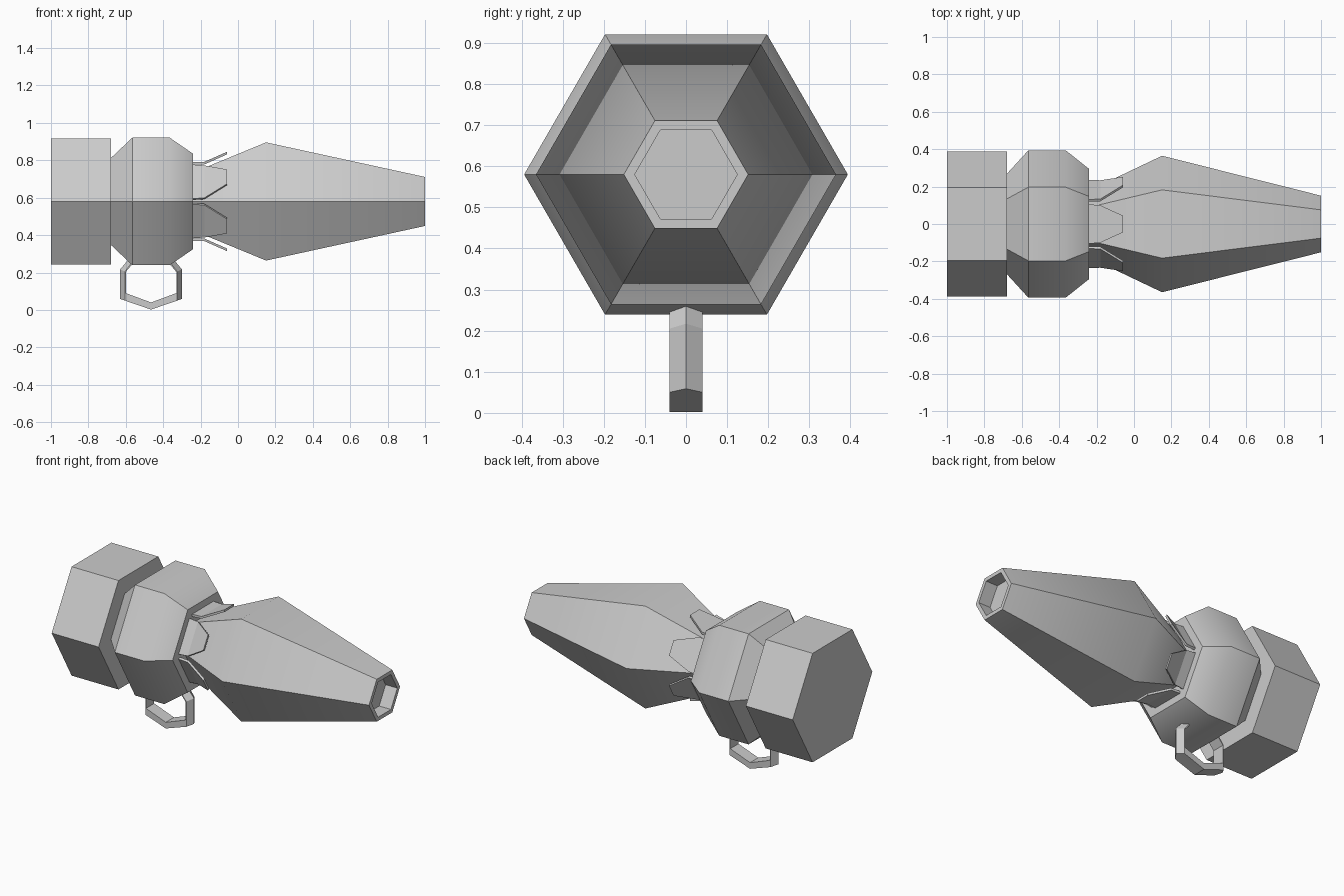
import bpy, bmesh, math
from mathutils import Vector

cube = bpy.data.objects.get("Cube")
if cube:
    bpy.data.objects.remove(cube)

AXIS_Z = 0.58
COS30 = math.cos(math.pi / 6)

grey = bpy.data.materials.new("plain_grey")
grey.use_nodes = True
colour = (0.6, 0.6, 0.6, 1)
grey.diffuse_color = colour
grey.node_tree.nodes["Principled BSDF"].inputs["Base Color"].default_value = colour


def finish(name, bm, smooth=40):
    """Turn a bmesh into a shaded object."""
    bmesh.ops.remove_doubles(bm, verts=bm.verts, dist=0.0001)
    bmesh.ops.recalc_face_normals(bm, faces=bm.faces)
    mesh = bpy.data.meshes.new(name)
    bm.to_mesh(mesh)
    bm.free()
    mesh.materials.append(grey)
    obj = bpy.data.objects.new(name, mesh)
    bpy.context.collection.objects.link(obj)
    bpy.ops.object.select_all(action="DESELECT")
    obj.select_set(True)
    bpy.context.view_layer.objects.active = obj
    bpy.ops.object.shade_smooth_by_angle(angle=math.radians(smooth))
    return obj


def loft(name, rings, smooth=40):
    """Skin a list of closed rings and cap both ends."""
    bm = bmesh.new()
    loops = [[bm.verts.new(p) for p in ring] for ring in rings]
    for a, b in zip(loops, loops[1:]):
        for i in range(len(a)):
            j = (i + 1) % len(a)
            bm.faces.new((a[i], a[j], b[j], b[i]))
    bm.faces.new(loops[0])
    bm.faces.new(loops[-1])
    return finish(name, bm, smooth)


def hexagon(x, apothem):
    r = apothem / COS30
    angles = [math.radians(60 * i) for i in range(6)]
    return [(x, r * math.cos(a), AXIS_Z + r * math.sin(a)) for a in angles]


def hex_body(name, profile):
    return loft(name, [hexagon(x, a) for x, a in profile])


# Main hexagonal bodies along the long axis
hex_body("rear_block", [(-1, 0.336), (-0.68, 0.336)])
hex_body("collar", [(-0.68, 0.232), (-0.565, 0.341), (-0.365, 0.341), (-0.24, 0.255)])
# Tapered barrel with a shallow recess in its tip
hex_body("barrel", [(-0.24, 0.155), (0.15, 0.316), (1, 0.131), (1, 0.108), (0.92, 0.108)])

# Six flared petals around the root of the barrel
PETAL = [(-0.24, 0.212, 0.105), (-0.18, 0.212, 0.1), (-0.06, 0.265, 0.045)]
THICK = 0.014
for n in range(6):
    a = math.radians(30 + 60 * n)
    out = Vector((0, math.cos(a), math.sin(a)))
    side = Vector((0, -math.sin(a), math.cos(a)))
    rings = []
    for x, r, w in PETAL:
        base = Vector((x, 0, AXIS_Z))
        corners = [(r, -w), (r, w), (r - THICK, w), (r - THICK, -w)]
        rings.append([base + out * d + side * s for d, s in corners])
    loft(f"petal_{n + 1}", rings, 15)

# Hanging loop: ridge, outer edge and inner edge as (x, z) at each station
LOOP_X = -0.465
HALF = 0.04
STATIONS = [
    ((0.125, 0.265), (0.105, 0.25), (0.1, 0.245)),
    ((0.165, 0.217), (0.14, 0.205), (0.135, 0.203)),
    ((0.165, 0.059), (0.14, 0.05), (0.135, 0.09)),
    ((0, 0.002), (0, 0.002), (0, 0.04)),
]


def loop_ring(station, sign):
    ridge, edge, inner = station
    points = [(ridge, 0), (edge, HALF), (inner, HALF), (inner, -HALF), (edge, -HALF)]
    return [(LOOP_X + sign * x, y, z) for (x, z), y in points]


right_half = [loop_ring(s, 1) for s in STATIONS]
left_half = [loop_ring(s, -1) for s in reversed(STATIONS[:-1])]
loft("hanging_loop", right_half + left_half, 10)
